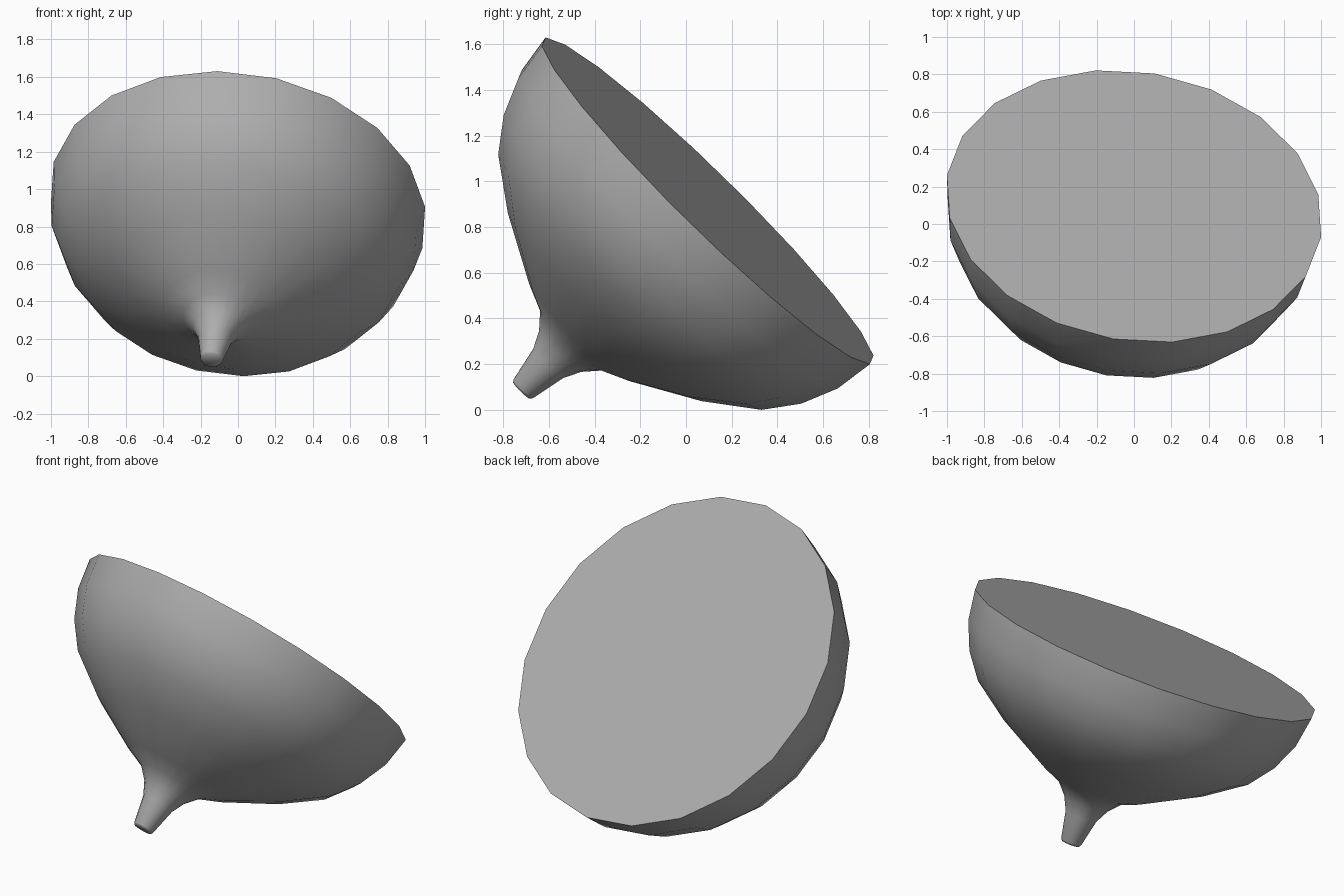
import bpy
import bmesh
import math
from mathutils import Matrix, Vector

cube = bpy.data.objects.get("Cube")
if cube:
    bpy.data.objects.remove(cube, do_unlink=True)

SIDES = 20

# Single grey material
grey = bpy.data.materials.new("plain grey")
grey.use_nodes = True
colour = (0.42, 0.42, 0.42, 1)
grey.diffuse_color = colour
grey.node_tree.nodes["Principled BSDF"].inputs["Base Color"].default_value = colour

# Half profile (radius, height along axis): flat face, bowl, flared neck, stem, blunt tip
profile = [
    (0, 0), (1.014, 0), (0.988, -0.175), (0.92, -0.337), (0.814, -0.481),
    (0.60, -0.641), (0.311, -0.805), (0.19, -0.86), (0.13, -0.928),
    (0.092, -1.005), (0.06, -1.16), (0.052, -1.172), (0, -1.172),
]

# Turn the profile around its axis
bm = bmesh.new()
verts = [bm.verts.new((r, 0, h)) for r, h in profile]
edges = [bm.edges.new(pair) for pair in zip(verts, verts[1:])]
bmesh.ops.spin(bm, geom=verts + edges, cent=(0, 0, 0), axis=(0, 0, 1),
               angle=math.tau, steps=SIDES, use_merge=True)
bmesh.ops.remove_doubles(bm, verts=bm.verts, dist=0.0005)
bmesh.ops.recalc_face_normals(bm, faces=bm.faces)

# Lean the axis so that the bowl rests on its side and its stem
normal = Vector((0.122, 0.695, 0.708)).normalized()
across = Vector((normal.y, -normal.x, 0)).normalized()
up = normal.cross(across)
lean = Matrix((across, up, normal)).transposed().to_4x4()
place = Matrix.Translation((0, 0.095, 0.915))
turn = Matrix.Rotation(math.radians(0.8), 4, 'Z')
bm.transform(place @ lean @ turn)

mesh = bpy.data.meshes.new("bowl_with_stem")
bm.to_mesh(mesh)
bm.free()
mesh.materials.append(grey)
bowl = bpy.data.objects.new("bowl_with_stem", mesh)
bpy.context.collection.objects.link(bowl)

# Smooth sides with a crisp rim
bpy.ops.object.select_all(action='DESELECT')
bowl.select_set(True)
bpy.context.view_layer.objects.active = bowl
bpy.ops.object.shade_smooth_by_angle(angle=math.radians(60))
